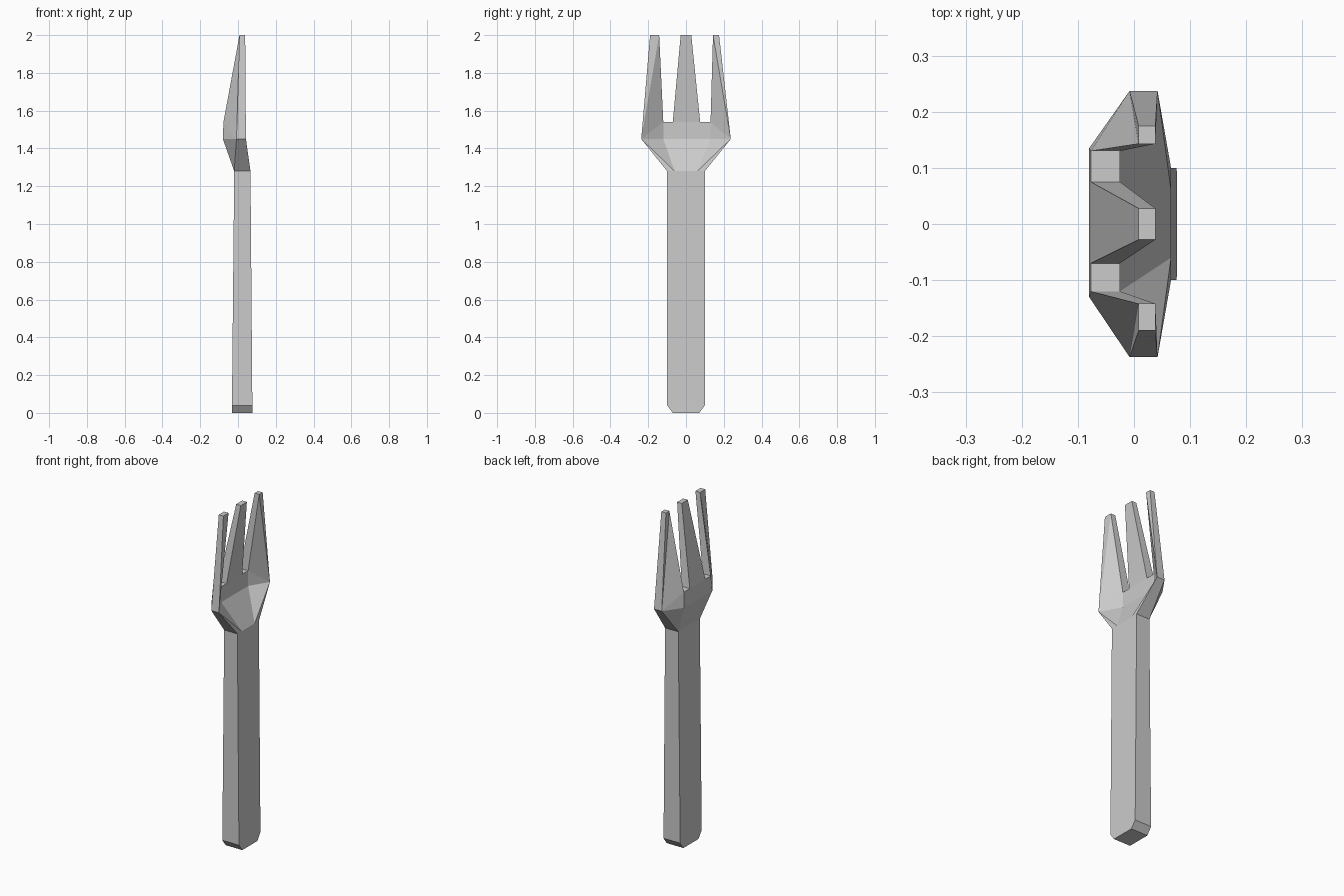
import bpy, bmesh

if "Cube" in bpy.data.objects:
    bpy.data.objects.remove(bpy.data.objects["Cube"])


def finish(bm, name):
    bmesh.ops.recalc_face_normals(bm, faces=bm.faces[:])
    mesh = bpy.data.meshes.new(name)
    bm.to_mesh(mesh)
    bm.free()
    obj = bpy.data.objects.new(name, mesh)
    bpy.context.collection.objects.link(obj)
    return obj


# Handle: stacked rectangles, slightly tapering, chamfered foot
bm = bmesh.new()
rings = []
for z, half, x0, x1 in [(0, 0.07, -0.032, 0.077), (0.04, 0.1, -0.032, 0.076),
                        (1.28, 0.1, -0.02, 0.066)]:
    rings.append([bm.verts.new(p) for p in
                  [(x0, -half, z), (x1, -half, z), (x1, half, z), (x0, half, z)]])
bm.faces.new(rings[0])
for lo, hi in zip(rings, rings[1:]):
    for i in range(4):
        j = (i + 1) % 4
        bm.faces.new((lo[i], lo[j], hi[j], hi[i]))
finish(bm, "handle")

# Head: six stations across the width, each with a back and a front point
bm = bmesh.new()


def row(xs, ys, z):
    return [bm.verts.new((x, y, z)) for x, y in zip(xs, ys)]


def split(a, b, c, d):
    """Quad split along the a-c diagonal."""
    bm.faces.new((a, b, c))
    bm.faces.new((a, c, d))


neck_y = (-0.1, -0.06, -0.055, 0.055, 0.06, 0.1)
tip_y = (-0.19, -0.142, -0.028, 0.028, 0.143, 0.175)
gap_y = (-0.12, -0.07, 0.075, 0.13)
sides = []
for is_front, neck_x, edge_x, mid_x, tip_x, base_y in [
        (False, -0.02, -0.008, -0.08, 0.008, (-0.237, -0.13, -0.055, 0.06, 0.135, 0.237)),
        (True, 0.066, 0.042, -0.025, 0.038, (-0.237, -0.12, -0.07, 0.075, 0.13, 0.237))]:
    neck = row([neck_x] * 6, neck_y, 1.28)
    base = row([edge_x] + [mid_x] * 4 + [edge_x], base_y, 1.45)
    gap_x = mid_x if is_front else -0.077
    mid = [base[0]] + row([gap_x] * 4, gap_y, 1.54) + [base[5]]
    tip = row([tip_x] * 6, tip_y, 2.0)

    # Flared shoulder up to the tine roots
    for i in range(1, 4):
        split(base[i], base[i + 1], neck[i + 1], neck[i])
    for o, n in ((0, 1), (5, 4)):
        if is_front:
            split(base[o], base[n], neck[n], neck[o])
        else:
            split(neck[o], base[o], base[n], neck[n])
        # Outer tine face
        bm.faces.new((base[o], base[n], mid[n]))
        split(base[o], mid[n], tip[n], tip[o])

    # Webs and middle tine face
    for i in (1, 2, 3):
        split(base[i], base[i + 1], mid[i + 1], mid[i])
    split(mid[2], mid[3], tip[3], tip[2])
    sides.append((neck, base, mid, tip))

# Join back to front: outer edges, tine flanks, tine tips and web tops
(bn, bb, bmid, bt), (fn, fb, fmid, ft) = sides
for o in (0, 5):
    bm.faces.new((bn[o], fn[o], fb[o], bb[o]))
for i in range(6):
    split(bmid[i], fmid[i], ft[i], bt[i])
for i in (0, 2, 4):
    bm.faces.new((bt[i], bt[i + 1], ft[i + 1], ft[i]))
for i in (1, 3):
    bm.faces.new((bmid[i], bmid[i + 1], fmid[i + 1], fmid[i]))
finish(bm, "fork_head")
